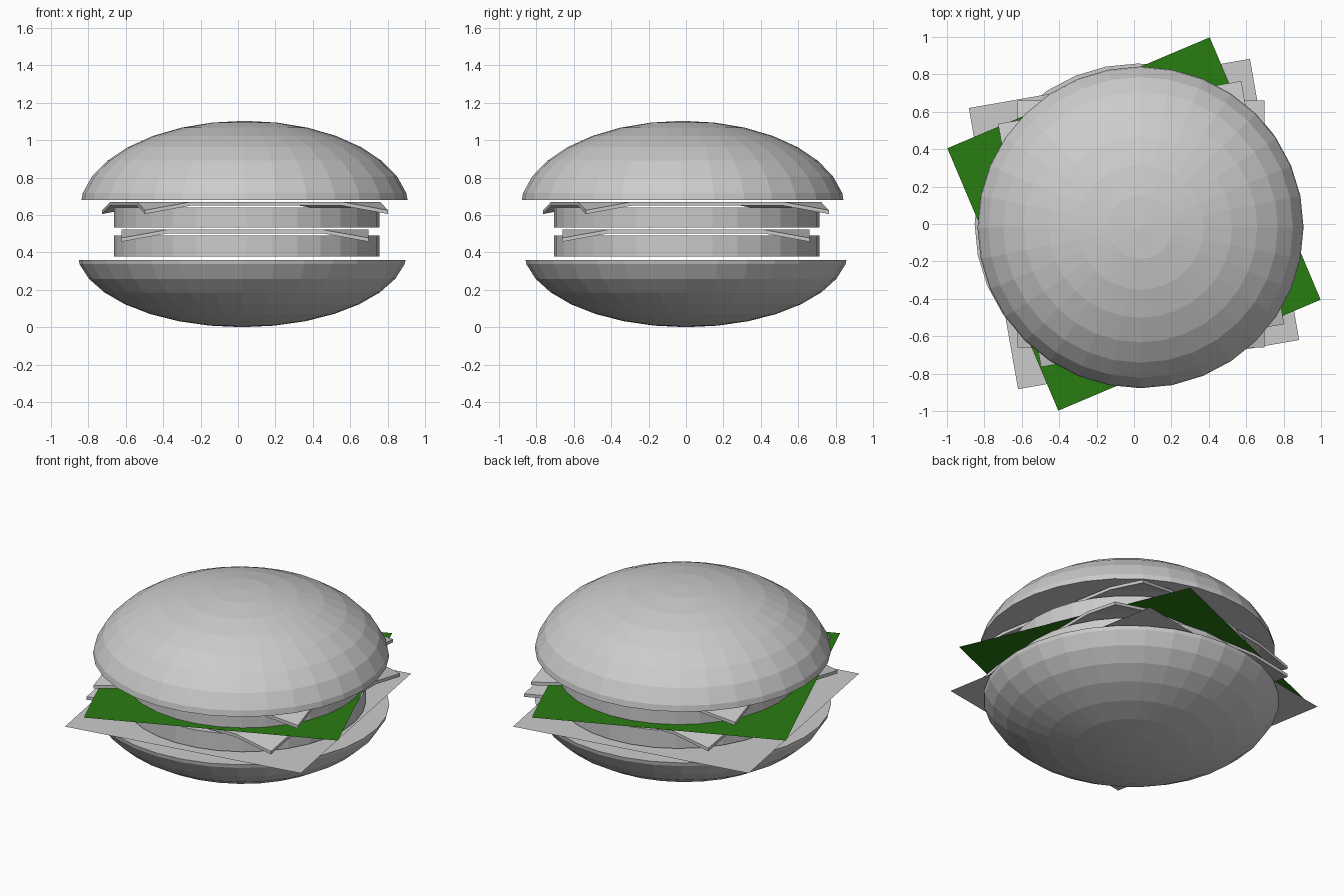
import bpy, bmesh, math
from mathutils import Matrix, Vector

if "Cube" in bpy.data.objects:
    bpy.data.objects.remove(bpy.data.objects["Cube"])


def material(name, rgb):
    m = bpy.data.materials.new(name)
    m.diffuse_color = (*rgb, 1)
    m.use_nodes = True
    m.node_tree.nodes["Principled BSDF"].inputs["Base Color"].default_value = m.diffuse_color
    return m


grey = material("plain grey", (0.6, 0.6, 0.6))
green = material("lettuce green", (0.022, 0.2, 0.006))


def add_object(name, bm, mat):
    bmesh.ops.recalc_face_normals(bm, faces=bm.faces[:])
    me = bpy.data.meshes.new(name)
    bm.to_mesh(me)
    bm.free()
    me.materials.append(mat)
    ob = bpy.data.objects.new(name, me)
    bpy.context.collection.objects.link(ob)
    return ob


def bun(name, center, rx, ry, z_rim, z_pole, h):
    """Squashed sphere cut flat just before its equator, with a flat cap."""
    bm = bmesh.new()
    bmesh.ops.create_uvsphere(bm, u_segments=32, v_segments=16, radius=1)
    cut = 1 - abs(z_pole - z_rim) / h
    geom = bm.verts[:] + bm.edges[:] + bm.faces[:]
    bmesh.ops.bisect_plane(bm, geom=geom, plane_co=(0, 0, cut),
                           plane_no=(0, 0, 1), clear_inner=True)
    bmesh.ops.holes_fill(bm, edges=[e for e in bm.edges if e.is_boundary], sides=0)
    s = 1 if z_pole > z_rim else -1
    for v in bm.verts:
        v.co = (center[0] + rx * v.co.x, center[1] + ry * v.co.y,
                z_pole - s * h * (1 - v.co.z))
    add_object(name, bm, grey)


def patty(name, z0, z1):
    bm = bmesh.new()
    bmesh.ops.create_cone(bm, cap_ends=True, segments=32, radius1=0.71,
                          radius2=0.71, depth=z1 - z0,
                          matrix=Matrix.Translation((0.046, 0.004, (z0 + z1) / 2)))
    add_object(name, bm, grey)


def cheese(name, z, angle, half=0.66, leg=0.25, drop=0.045, thick=0.02):
    """Square slice with its four corners folded down."""
    bm = bmesh.new()
    ring, flaps = [], []
    for i in range(4):
        r = Matrix.Rotation(math.pi / 2 * i, 3, 'Z')
        a, c, b = [bm.verts.new(r @ Vector(p)) for p in
                   ((half, half - leg, 0), (half, half, -drop), (half - leg, half, 0))]
        ring += [a, b]
        flaps.append((a, c, b))
    bm.faces.new(ring)
    for f in flaps:
        bm.faces.new(f)
    # thicken downwards
    res = bmesh.ops.extrude_face_region(bm, geom=bm.faces[:], use_keep_orig=True)
    for v in res["geom"]:
        if isinstance(v, bmesh.types.BMVert):
            v.co.z -= thick
    bm.transform(Matrix.Translation((0.038, 0, z)) @
                 Matrix.Rotation(math.radians(angle), 4, 'Z'))
    add_object(name, bm, grey)


def sheet(name, corner, z, mat):
    """Flat square leaf, given by one corner turned about the centre."""
    x, y = corner
    bm = bmesh.new()
    bm.faces.new([bm.verts.new((px, py, z)) for px, py in
                  ((x, y), (-y, x), (-x, -y), (y, -x))])
    add_object(name, bm, mat)


# buns
bun("bottom_bun", (0.022, 0.0), 0.886, 0.87, 0.36, 0.0, 0.418)
bun("top_bun", (0.035, -0.018), 0.882, 0.87, 0.68, 1.103, 0.48)

# fillings from the bottom up
sheet("lower_leaf", (0.62, 0.883), 0.37, grey)
patty("lower_patty", 0.377, 0.49)
cheese("lower_cheese", 0.522, 0)
sheet("upper_leaf", (0.405, 0.998), 0.53, green)
patty("upper_patty", 0.532, 0.64)
cheese("upper_cheese", 0.67, 10)
